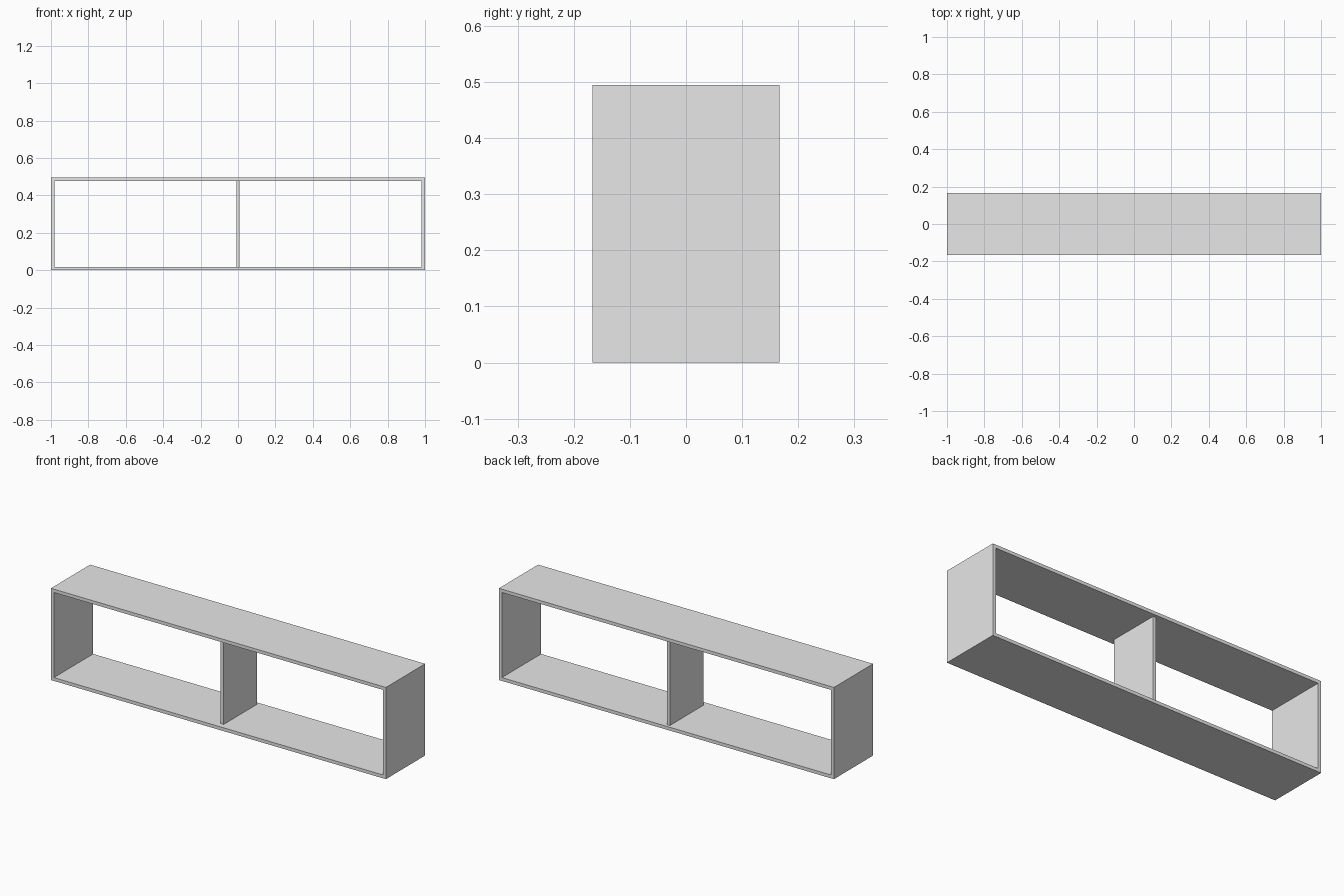
import bpy

cube = bpy.data.objects.get("Cube")
if cube:
    bpy.data.objects.remove(cube, do_unlink=True)

WIDTH, DEPTH, HEIGHT, BOARD = 2.0, 0.334, 0.495, 0.018

grey = bpy.data.materials.new("light_grey")
grey.use_nodes = True
grey.diffuse_color = (0.8, 0.8, 0.8, 1)
grey.node_tree.nodes["Principled BSDF"].inputs["Base Color"].default_value = (0.8, 0.8, 0.8, 1)


def board(name, low, high):
    """Flat board spanning two opposite corners."""
    centre = [(a + b) / 2 for a, b in zip(low, high)]
    bpy.ops.mesh.primitive_cube_add(size=1, location=centre)
    ob = bpy.context.object
    ob.name = name
    ob.scale = [b - a for a, b in zip(low, high)]
    bpy.ops.object.transform_apply(location=False, rotation=False, scale=True)
    ob.data.materials.append(grey)
    return ob


x, y, top = WIDTH / 2, DEPTH / 2, HEIGHT - BOARD

# Outer frame: sides fit between the top and bottom boards
board("bottom_board", (-x, -y, 0), (x, y, BOARD))
board("top_board", (-x, -y, top), (x, y, HEIGHT))
board("right_side", (-x, -y, BOARD), (BOARD - x, y, top))
board("left_side", (x - BOARD, -y, BOARD), (x, y, top))

# Centre divider, set back from the front and rear edges
board("centre_divider", (-BOARD / 2, 0.032 - y, BOARD), (BOARD / 2, y - 0.017, top))
